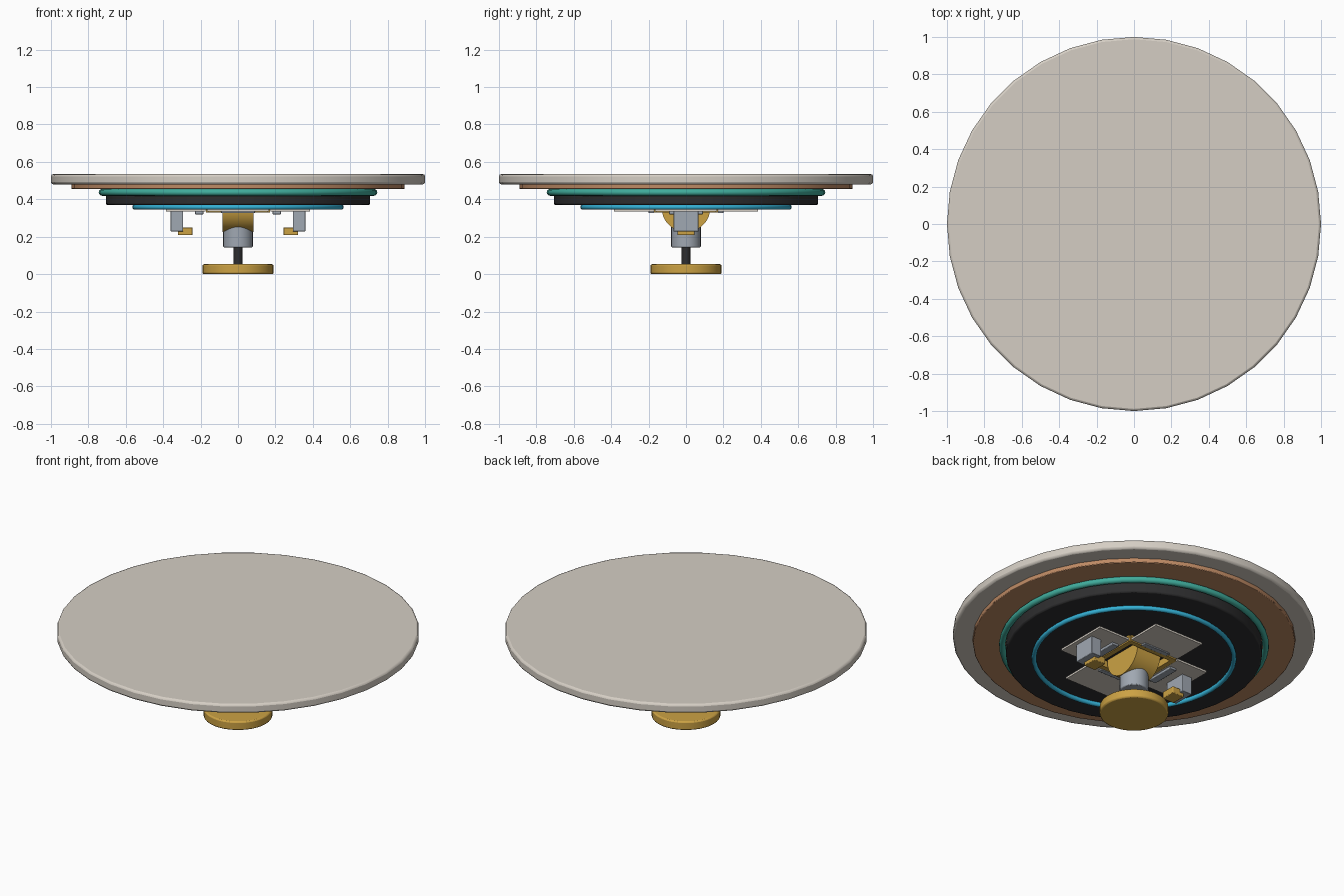
import bpy, math
from mathutils import Matrix

cube = bpy.data.objects.get("Cube")
if cube:
    bpy.data.objects.remove(cube, do_unlink=True)


def material(name, rgb):
    m = bpy.data.materials.new(name)
    linear = [((c / 255 + 0.055) / 1.055) ** 2.4 for c in rgb] + [1]
    m.use_nodes = True
    m.diffuse_color = linear
    m.node_tree.nodes["Principled BSDF"].inputs["Base Color"].default_value = linear
    return m


ivory = material("ivory", (213, 206, 196))
brown = material("copper brown", (190, 138, 100))
teal = material("teal", (64, 172, 156))
black = material("black", (46, 46, 47))
blue = material("bright blue", (52, 176, 212))
grey = material("steel grey", (160, 168, 178))
gold = material("gold", (204, 162, 68))


def finish(name, mat, bevel=0):
    ob = bpy.context.object
    ob.name = name
    ob.data.materials.append(mat)
    if bevel:
        mod = ob.modifiers.new("soft_edges", "BEVEL")
        mod.width = bevel
        mod.segments = 2
        mod.limit_method = "ANGLE"
    bpy.ops.object.shade_smooth_by_angle(angle=math.radians(35))
    return ob


def disc(name, radius, low, high, mat, bevel=0, sides=36):
    bpy.ops.mesh.primitive_cylinder_add(vertices=sides, radius=radius,
                                        depth=high - low, location=(0, 0, (low + high) / 2))
    return finish(name, mat, bevel)


def box(name, x, y, z, mat, bevel=0):
    spans = (x, y, z)
    bpy.ops.mesh.primitive_cube_add(size=1, location=[(a + b) / 2 for a, b in spans])
    ob = bpy.context.object
    ob.data.transform(Matrix.Diagonal([b - a for a, b in spans] + [1]))
    return finish(name, mat, bevel)


def ring(name, radius, tube, z, mat):
    bpy.ops.mesh.primitive_torus_add(major_radius=radius, minor_radius=tube,
                                     major_segments=48, minor_segments=12, location=(0, 0, z))
    return finish(name, mat)


# Stacked discs and trim rings
disc("top_disc", 1.0, 0.48, 0.535, ivory, 0.012)
disc("copper_disc", 0.89, 0.455, 0.485, brown, 0.004)
ring("teal_ring", 0.727, 0.018, 0.437, teal)
disc("black_disc", 0.707, 0.37, 0.456, black, 0.008)
ring("blue_ring", 0.552, 0.0135, 0.358, blue)

# Ball joint, stem and foot
disc("foot", 0.19, 0, 0.053, gold, 0.008)
disc("stem", 0.024, 0.045, 0.16, black, sides=24)
disc("collar", 0.079, 0.143, 0.29, grey, 0.005, 32)
bpy.ops.mesh.primitive_cylinder_add(vertices=36, radius=0.13, depth=0.165,
                                    location=(0, 0, 0.355), rotation=(0, math.pi / 2, 0))
finish("pivot_drum", gold)

# Mounting plates, frame, brackets and catches on both sides
for s, side in ((1, "left"), (-1, "right")):
    def span(a, b):
        return sorted((s * a, s * b))
    end = "back" if s > 0 else "front"
    box(side + "_plate", span(0.175, 0.385), (-0.165, 0.165), (0.334, 0.346), ivory)
    box(end + "_plate", (-0.165, 0.165), span(0.175, 0.385), (0.334, 0.346), ivory)
    box(side + "_frame_bar", span(0.14, 0.17), (-0.16, 0.16), (0.33, 0.372), gold)
    box(end + "_frame_bar", (-0.16, 0.16), span(0.14, 0.17), (0.33, 0.372), gold)
    box(side + "_rail", span(0.185, 0.23), (-0.09, 0.09), (0.32, 0.337), grey, 0.003)
    box(end + "_rail", (-0.09, 0.09), span(0.17, 0.2), (0.326, 0.337), grey, 0.003)
    box(side + "_bracket", span(0.293, 0.36), (-0.067, 0.067), (0.228, 0.34), grey, 0.003)
    box(side + "_catch", span(0.243, 0.322), (-0.045, 0.045), (0.208, 0.25), gold, 0.004)
    # Spacers joining the plates to the black disc
    box(side + "_spacer", span(0.24, 0.32), (-0.08, 0.08), (0.345, 0.372), black)
    box(end + "_spacer", (-0.08, 0.08), span(0.24, 0.32), (0.345, 0.372), black)
